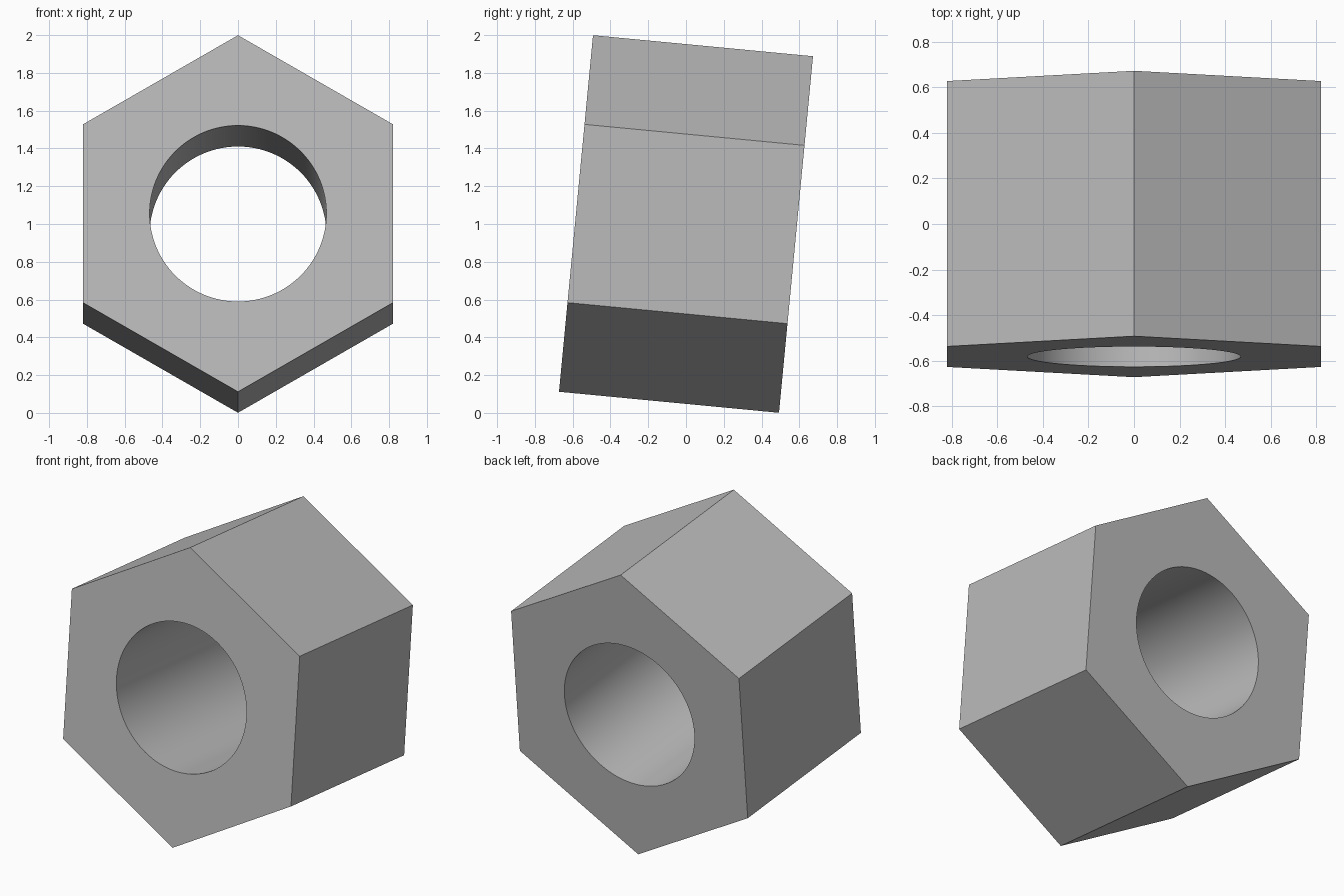
import bpy, bmesh
from math import sin, cos, pi, radians
from mathutils import Matrix

if "Cube" in bpy.data.objects:
    bpy.data.objects.remove(bpy.data.objects["Cube"], do_unlink=True)

SIDES, ARC = 6, 16          # hexagon sides, bore segments per side
OUTER, BORE, LENGTH = 0.948, 0.468, 1.17
TILT = radians(-5.45)

# Plain grey metal
grey = bpy.data.materials.new("grey")
grey.use_nodes = True
colour = (0.5, 0.5, 0.5, 1)
grey.diffuse_color = colour
grey.node_tree.nodes["Principled BSDF"].inputs["Base Color"].default_value = colour

bm = bmesh.new()


def ring(count, radius, y):
    """Circle of vertices around the y axis, first one at the top."""
    angles = [2 * pi * i / count for i in range(count)]
    return [bm.verts.new((radius * sin(a), y, radius * cos(a))) for a in angles]


def bridge(a, b, smooth):
    """Join two equal rings with quads."""
    for i in range(len(a)):
        j = (i + 1) % len(a)
        bm.faces.new((a[i], a[j], b[j], b[i])).smooth = smooth


# Outer hexagon and round bore
ends = (-LENGTH / 2, LENGTH / 2)
hexes = [ring(SIDES, OUTER, y) for y in ends]
holes = [ring(SIDES * ARC, BORE, y) for y in ends]
bridge(*hexes, False)
bridge(*holes, True)

# End faces, one sector for each side of the hexagon
for hexagon, hole in zip(hexes, holes):
    for i in range(SIDES):
        arc = [hole[(i * ARC + k) % len(hole)] for k in range(ARC + 1)]
        bm.faces.new([hexagon[(i + 1) % SIDES], hexagon[i]] + arc)

bmesh.ops.recalc_face_normals(bm, faces=bm.faces)

# Sharp rims and corners, then tilt the nut so its front lifts
for edge in bm.edges:
    edge.smooth = edge.calc_face_angle(0) < radians(30)
bm.transform(Matrix.Translation((0, 0, 1)) @ Matrix.Rotation(TILT, 4, "X"))

mesh = bpy.data.meshes.new("hex_nut")
bm.to_mesh(mesh)
bm.free()
mesh.materials.append(grey)
nut = bpy.data.objects.new("hex_nut", mesh)
bpy.context.collection.objects.link(nut)
